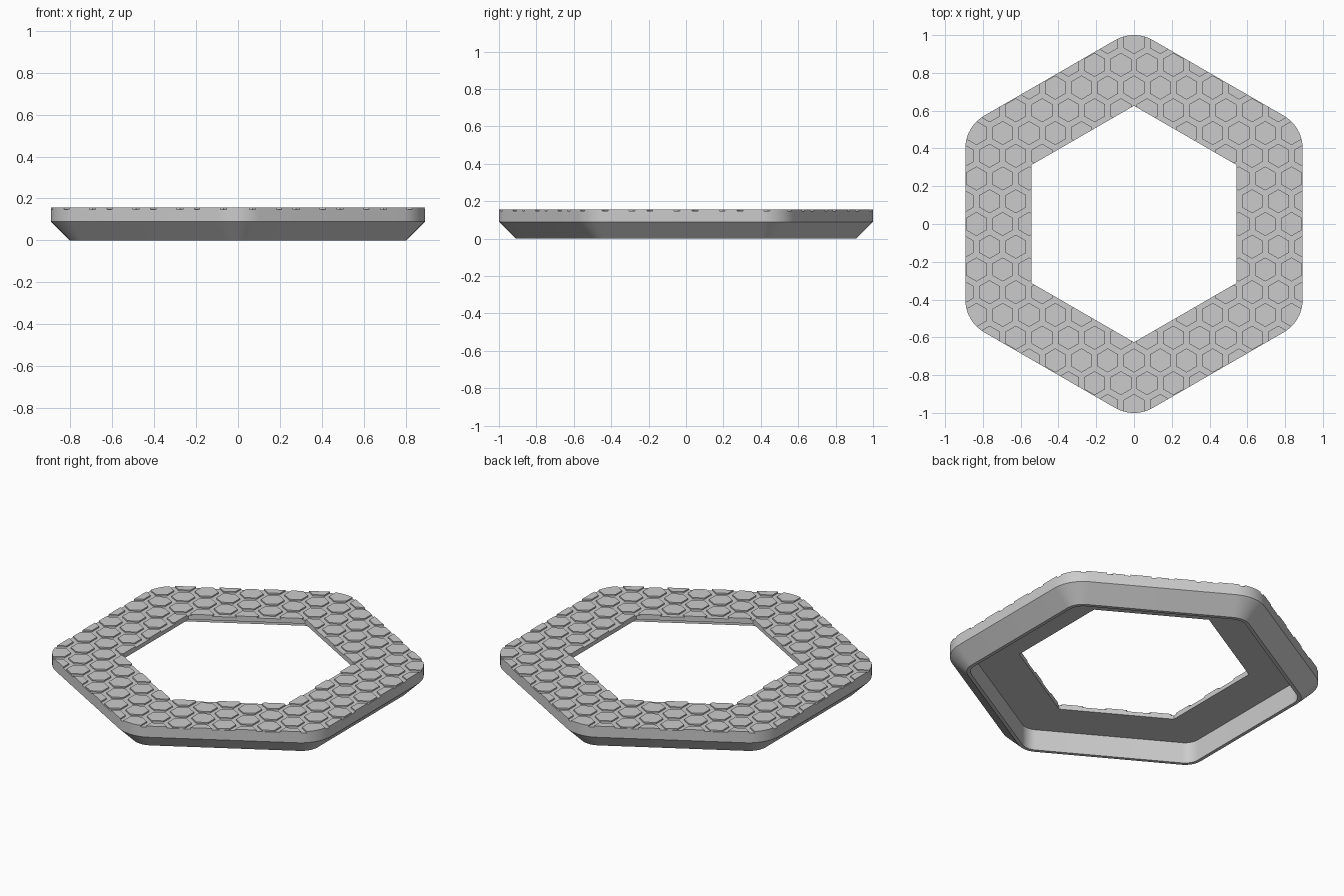
import bpy, bmesh, math
from mathutils import Vector

cube = bpy.data.objects.get("Cube")
if cube:
    bpy.data.objects.remove(cube, do_unlink=True)

grey = bpy.data.materials.new("light_grey")
grey.use_nodes = True
grey.diffuse_color = (0.6, 0.6, 0.6, 1)
grey.node_tree.nodes["Principled BSDF"].inputs["Base Color"].default_value = (0.6, 0.6, 0.6, 1)

HOLE, OUTER, ROUND = 0.542, 0.893, 0.2      # apothems and corner radius
PLATE_BOTTOM, PLATE_TOP, TILE_TOP = 0.125, 0.148, 0.156
STEPS = 10


def outline(apothem, radius, z):
    """Rounded hexagon with corners on the y axis."""
    points = []
    for corner in range(6):
        mid = math.radians(30 + 60 * corner)
        reach = (apothem - radius) / math.cos(math.pi / 6)
        centre = Vector((math.cos(mid), math.sin(mid), 0)) * reach
        for s in range(STEPS + 1):
            a = mid + math.radians(-30 + 60 * s / STEPS)
            points.append(centre + Vector((radius * math.cos(a), radius * math.sin(a), z)))
    return points


def add_object(name, bm):
    bmesh.ops.remove_doubles(bm, verts=bm.verts, dist=1e-5)
    bmesh.ops.recalc_face_normals(bm, faces=bm.faces)
    mesh = bpy.data.meshes.new(name)
    bm.to_mesh(mesh)
    bm.free()
    mesh.materials.append(grey)
    obj = bpy.data.objects.new(name, mesh)
    bpy.context.collection.objects.link(obj)
    return obj


def ring(name, profile):
    """Closed ring skinned through a loop of outlines."""
    bm = bmesh.new()
    loops = [[bm.verts.new(p) for p in outline(*section)] for section in profile]
    for k, low in enumerate(loops):
        high = loops[(k + 1) % len(loops)]
        for i in range(len(low)):
            j = (i + 1) % len(low)
            bm.faces.new((low[i], low[j], high[j], high[i]))
    return add_object(name, bm)


# Hollow frame: top plate, upright rim, sloped skirt and open underside
frame = ring("frame", [
    (HOLE, 0, PLATE_BOTTOM), (HOLE, 0, PLATE_TOP),
    (OUTER, ROUND, PLATE_TOP), (OUTER, ROUND, 0.09),
    (0.803, 0.11, 0), (0.783, 0.09, 0), (0.783, 0.09, PLATE_BOTTOM)])

# Raised honeycomb tiles on the plate
PITCH, TILE = 0.139, 0.055
bm = bmesh.new()
for row in range(-9, 10):
    for col in range(-8, 9):
        x = (col + 0.5 * (row % 2)) * PITCH
        y = row * PITCH * math.sqrt(3) / 2
        base = [bm.verts.new((x + TILE / math.cos(math.pi / 6) * math.cos(math.radians(30 + 60 * k)),
                              y + TILE / math.cos(math.pi / 6) * math.sin(math.radians(30 + 60 * k)),
                              PLATE_TOP - 0.005)) for k in range(6)]
        face = bm.faces.new(base)
        top = bmesh.ops.extrude_face_region(bm, geom=[face], use_keep_orig=True)["geom"]
        for v in top:
            if isinstance(v, bmesh.types.BMVert):
                v.co.z = TILE_TOP
tiles = add_object("honeycomb_tiles", bm)

# Trim the tiles to the plate outline
cutter = ring("tile_trimmer", [(HOLE, 0, 0.1), (HOLE, 0, 0.2),
                               (OUTER, ROUND, 0.2), (OUTER, ROUND, 0.1)])
cutter.hide_render = True
trim = tiles.modifiers.new("trim", 'BOOLEAN')
trim.operation, trim.solver, trim.object = 'INTERSECT', 'EXACT', cutter
bpy.context.view_layer.update()
trimmed = bpy.data.meshes.new_from_object(tiles.evaluated_get(bpy.context.evaluated_depsgraph_get()))
tiles.modifiers.clear()
tiles.data = trimmed
bpy.data.objects.remove(cutter, do_unlink=True)

# Smooth corners, crisp edges
for obj in (frame, tiles):
    bpy.ops.object.select_all(action='DESELECT')
    obj.select_set(True)
    bpy.context.view_layer.objects.active = obj
    bpy.ops.object.shade_smooth_by_angle(angle=math.radians(30))
